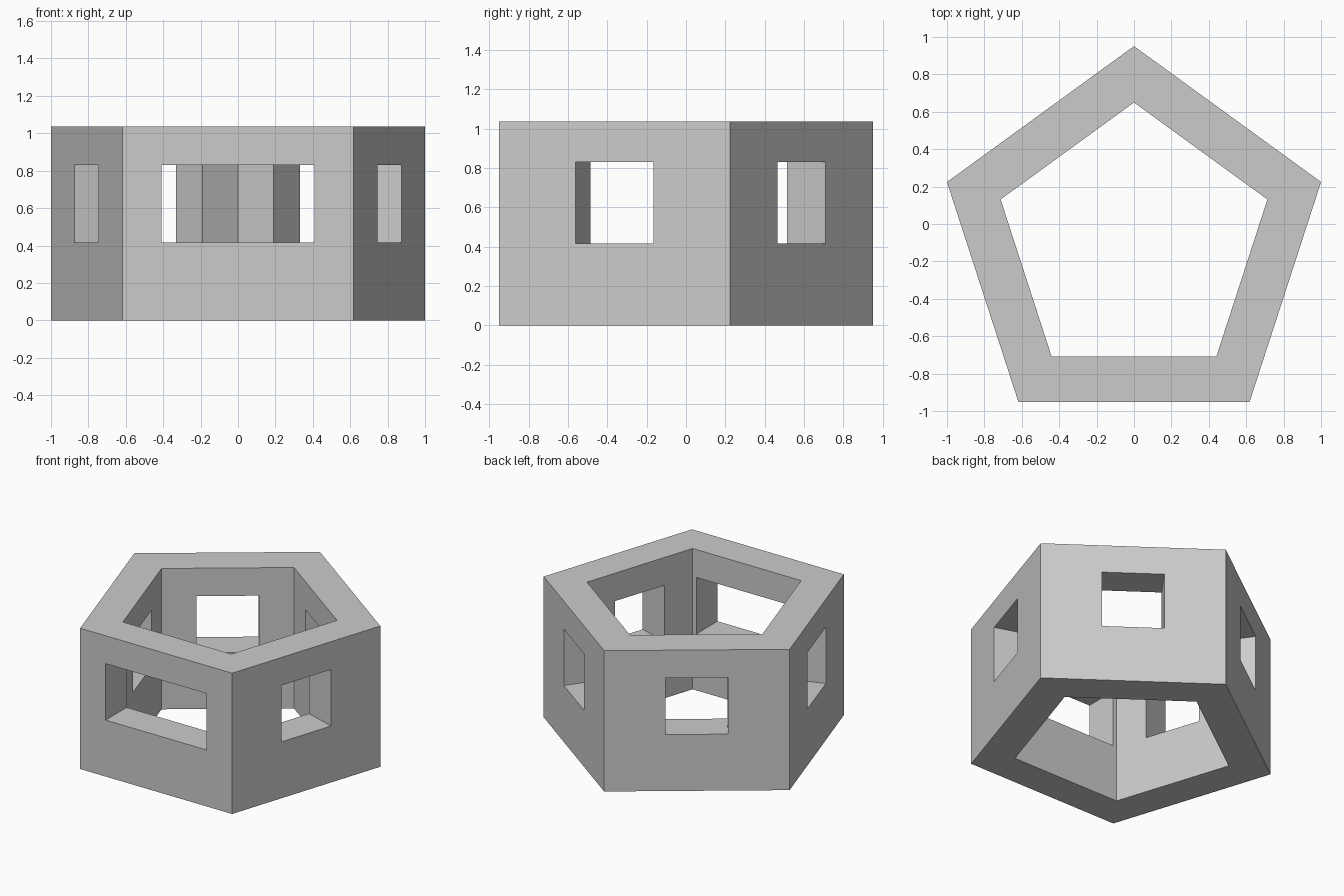
import bpy, bmesh
from math import sin, cos, pi, radians
from mathutils import Matrix

if "Cube" in bpy.data.objects:
    bpy.data.objects.remove(bpy.data.objects["Cube"])

R_OUT, R_IN, HEIGHT = 1.0515, 0.75, 1.035
CY = 0.951 - R_OUT                      # pentagon centre, so the bounds are centred
APOTHEM = (R_OUT + R_IN) / 2 * cos(pi / 5)
WIN_LOW, WIN_HIGH = 0.415, 0.83


def pentagon_ring():
    # hollow five-sided wall: four vertex rings joined by quads
    bm = bmesh.new()

    def ring(r, z):
        return [bm.verts.new((r * sin(2 * pi * i / 5), CY + r * cos(2 * pi * i / 5), z))
                for i in range(5)]

    loops = [ring(R_OUT, 0), ring(R_OUT, HEIGHT), ring(R_IN, HEIGHT), ring(R_IN, 0)]
    for k in range(4):
        a, b = loops[k], loops[(k + 1) % 4]
        for i in range(5):
            j = (i + 1) % 5
            bm.faces.new((a[i], a[j], b[j], b[i]))
    bmesh.ops.recalc_face_normals(bm, faces=bm.faces)
    return bm


def window_block(angle, width):
    # box through one wall, facing outward at the given angle
    bm = bmesh.new()
    mat = (Matrix.Translation((0, CY, (WIN_LOW + WIN_HIGH) / 2))
           @ Matrix.Rotation(angle, 4, 'Z')
           @ Matrix.Translation((0, -APOTHEM, 0))
           @ Matrix.Diagonal((width, 0.4, WIN_HIGH - WIN_LOW, 1)))
    bmesh.ops.create_cube(bm, size=1, matrix=mat)
    return bm


def add_object(name, bm):
    mesh = bpy.data.meshes.new(name)
    bm.to_mesh(mesh)
    bm.free()
    obj = bpy.data.objects.new(name, mesh)
    bpy.context.collection.objects.link(obj)
    return obj


# Pentagonal wall
wall = add_object("pentagon_wall", pentagon_ring())

# Windows: a wide one in front, square ones in the other four walls
cutters = []
for i in range(5):
    cutter = add_object(f"window_cutter_{i}",
                        window_block(radians(72 * i), 0.82 if i == 0 else 0.415))
    cutter.hide_render = True
    mod = wall.modifiers.new(f"window_{i}", 'BOOLEAN')
    mod.operation = 'DIFFERENCE'
    mod.solver = 'EXACT'
    mod.object = cutter
    cutters.append(cutter)

# Apply the cuts and remove the cutters
bpy.context.view_layer.objects.active = wall
wall.select_set(True)
for mod in list(wall.modifiers):
    bpy.ops.object.modifier_apply(modifier=mod.name)
for cutter in cutters:
    bpy.data.objects.remove(cutter)
